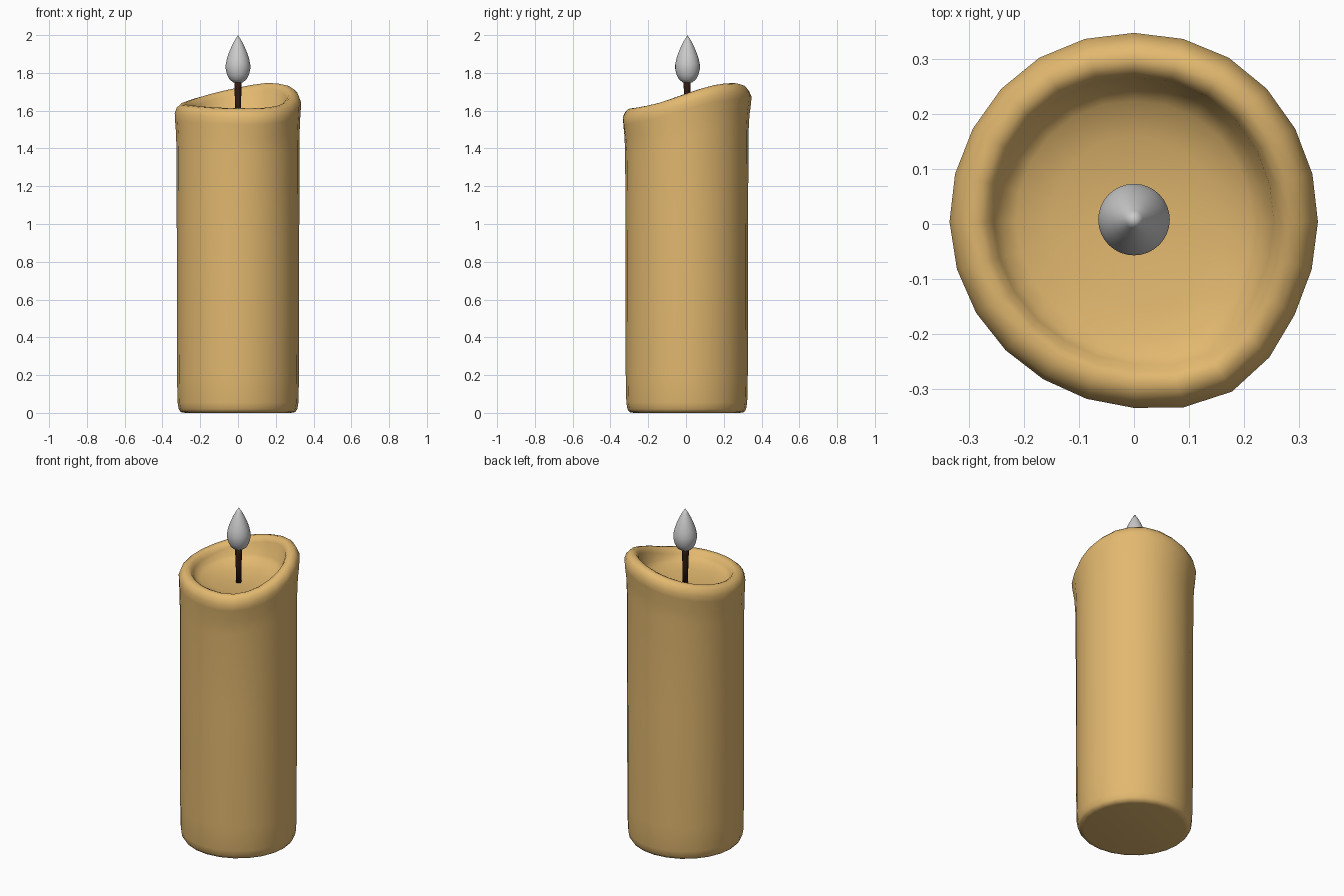
import bpy, bmesh
from math import cos, sin, pi

if "Cube" in bpy.data.objects:
    bpy.data.objects.remove(bpy.data.objects["Cube"])


def material(name, rgb):
    m = bpy.data.materials.new(name)
    m.diffuse_color = (*rgb, 1)
    m.use_nodes = True
    m.node_tree.nodes["Principled BSDF"].inputs["Base Color"].default_value = m.diffuse_color
    return m


def skin(name, rings, mat=None):
    """Join rings of equal size; a ring of one point closes an end."""
    bm = bmesh.new()
    loops = [[bm.verts.new(p) for p in ring] for ring in rings]
    for a, b in zip(loops, loops[1:]):
        n = max(len(a), len(b))
        for i in range(n):
            j = (i + 1) % n
            if len(a) == 1:
                bm.faces.new((a[0], b[j], b[i]))
            elif len(b) == 1:
                bm.faces.new((a[i], a[j], b[0]))
            else:
                bm.faces.new((a[i], a[j], b[j], b[i]))
    bmesh.ops.recalc_face_normals(bm, faces=bm.faces[:])
    me = bpy.data.meshes.new(name)
    bm.to_mesh(me)
    bm.free()
    ob = bpy.data.objects.new(name, me)
    bpy.context.collection.objects.link(ob)
    if mat:
        me.materials.append(mat)
    me.shade_smooth()
    return ob


def lathe(name, profile, n, y, mat=None):
    rings = []
    for r, z in profile:
        k = n if r else 1
        rings.append([(r * cos(2 * pi * i / n), y + r * sin(2 * pi * i / n), z) for i in range(k)])
    return skin(name, rings, mat)


def around(values, n):
    """Spread 30-degree samples over n angles, smoothly."""
    out = []
    m = len(values)
    for i in range(n):
        t = i * m / n
        k, f = int(t), t - int(t)
        p0, p1, p2, p3 = (values[(k + d) % m] for d in (-1, 0, 1, 2))
        out.append(p1 + 0.5 * f * (p2 - p0 + f * (2*p0 - 5*p1 + 4*p2 - p3 + f * (3*(p1 - p2) + p3 - p0))))
    return out


# Candle body: uneven melted rim, described every 30 degrees from +x
N = 24
rim_z = around([1.692, 1.735, 1.746, 1.722, 1.688, 1.655, 1.636, 1.628, 1.618, 1.613, 1.616, 1.642], N)
rim_r = around([.334, .338, .344, .343, .344, .338, .335, .331, .330, .338, .356, .337], N)
FLOOR = 1.545


def ring(r, z):
    """r and z are functions of the angle index."""
    return [(r(i) * cos(2 * pi * i / N), r(i) * sin(2 * pi * i / N) + 0.004, z(i)) for i in range(N)]


rings = [[(0, 0.004, 0)]]
for r, z in ((.28, 0), (.303, .004), (.314, .02), (.32, .055), (.323, .2), (.324, .9)):
    rings.append(ring(lambda i: r, lambda i: z))
# outer wall swelling into the rim, then over the crest: (blend to rim radius, drop)
for f, drop in ((.15, .24), (.4, .15), (.85, .085), (1, .048), (.75, .02)):
    rings.append(ring(lambda i: .324 + f * (rim_r[i] - .324) - (.008 if drop < .03 else 0),
                      lambda i: rim_z[i] - drop))
for dr, drop in ((.028, .004), (.05, 0), (.067, .008), (.08, .03)):
    rings.append(ring(lambda i: rim_r[i] - dr, lambda i: rim_z[i] - drop))
# melted pool
for s, h in ((.72, .40), (.64, .24), (.45, .10), (.2, .02)):
    rings.append(ring(lambda i: rim_r[i] * s, lambda i: FLOOR + h * (rim_z[i] - FLOOR)))
rings.append([(0, 0.004, FLOOR)])
skin("candle_body", rings, material("wax", (0.76, 0.48, 0.16)))

# Wick
lathe("wick", [(0, 1.53), (.015, 1.53), (.016, 1.65), (.019, 1.72), (.019, 1.765), (0, 1.765)],
      10, 0.006, material("wick_brown", (0.03, 0.01, 0.006)))

# Flame
lathe("flame", [(0, 1.745), (.025, 1.75), (.045, 1.765), (.058, 1.79), (.065, 1.82), (.065, 1.845),
                (.059, 1.875), (.047, 1.91), (.032, 1.945), (.016, 1.975), (0, 2.0)], 32, 0.008)
